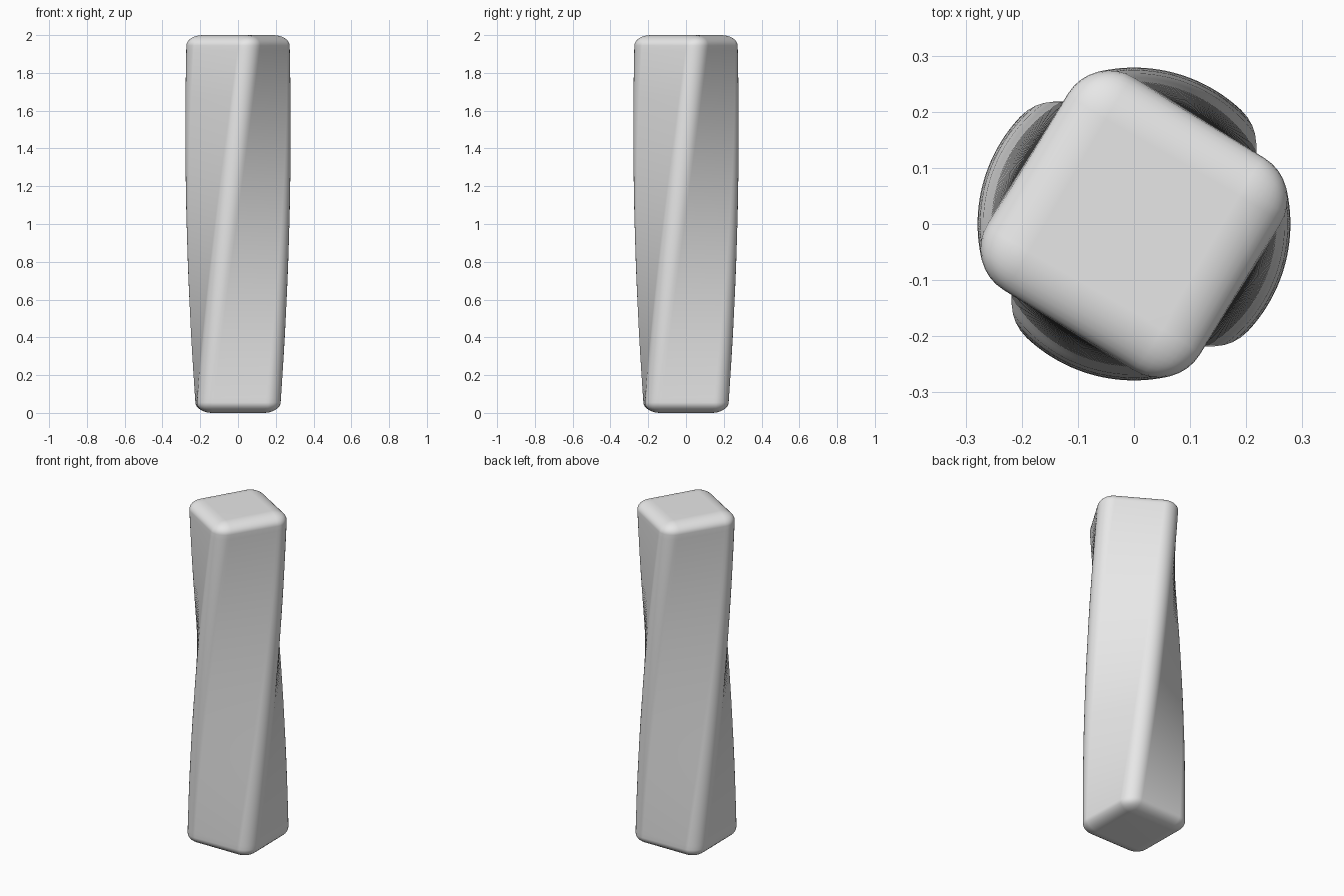
import bpy
import bmesh
import math
from mathutils import Matrix, Vector

HEIGHT = 2.0
HALF_SIDE = 0.222
ROUND = 0.085        # corner radius seen from above
CAP_ROUND = 0.055    # height of the rounding at both ends
TWIST = math.radians(60)
SLICES = 72

if "Cube" in bpy.data.objects:
    bpy.data.objects.remove(bpy.data.objects["Cube"], do_unlink=True)

# Material
grey = bpy.data.materials.new("light grey")
grey.use_nodes = True
colour = (0.8, 0.8, 0.8, 1.0)
grey.diffuse_color = colour
grey.node_tree.nodes["Principled BSDF"].inputs["Base Color"].default_value = colour

# Square column with all edges rounded
bm = bmesh.new()
bmesh.ops.create_cube(bm, size=1.0)
for v in bm.verts:
    v.co = Vector((v.co.x * 2 * HALF_SIDE, v.co.y * 2 * HALF_SIDE, v.co.z * HEIGHT))
bmesh.ops.bevel(bm, geom=bm.edges[:], offset=ROUND, offset_type='OFFSET',
                segments=8, profile=0.5, affect='EDGES')

# Flatten the end rounding slightly and stand the column on the ground
straight = HEIGHT / 2 - ROUND
for v in bm.verts:
    excess = abs(v.co.z) - straight
    if excess > -1e-5:
        z = HEIGHT / 2 - CAP_ROUND + excess * CAP_ROUND / ROUND
        v.co.z = math.copysign(z, v.co.z)
    v.co.z += HEIGHT / 2

# Slice the shaft so that it can twist smoothly
for i in range(1, SLICES):
    z = CAP_ROUND + (HEIGHT - 2 * CAP_ROUND) * i / SLICES
    bmesh.ops.bisect_plane(bm, geom=bm.verts[:] + bm.edges[:] + bm.faces[:],
                           plane_co=(0, 0, z), plane_no=(0, 0, 1))

# Twist evenly from bottom to top
for v in bm.verts:
    v.co = Matrix.Rotation(TWIST * v.co.z / HEIGHT, 3, 'Z') @ v.co

bmesh.ops.recalc_face_normals(bm, faces=bm.faces[:])
for f in bm.faces:
    f.smooth = True

mesh = bpy.data.meshes.new("twisted_column")
bm.to_mesh(mesh)
bm.free()
mesh.materials.append(grey)
column = bpy.data.objects.new("twisted_column", mesh)
bpy.context.collection.objects.link(column)

# Keep the flat ends evenly shaded
column.modifiers.new("even_shading", 'WEIGHTED_NORMAL')
